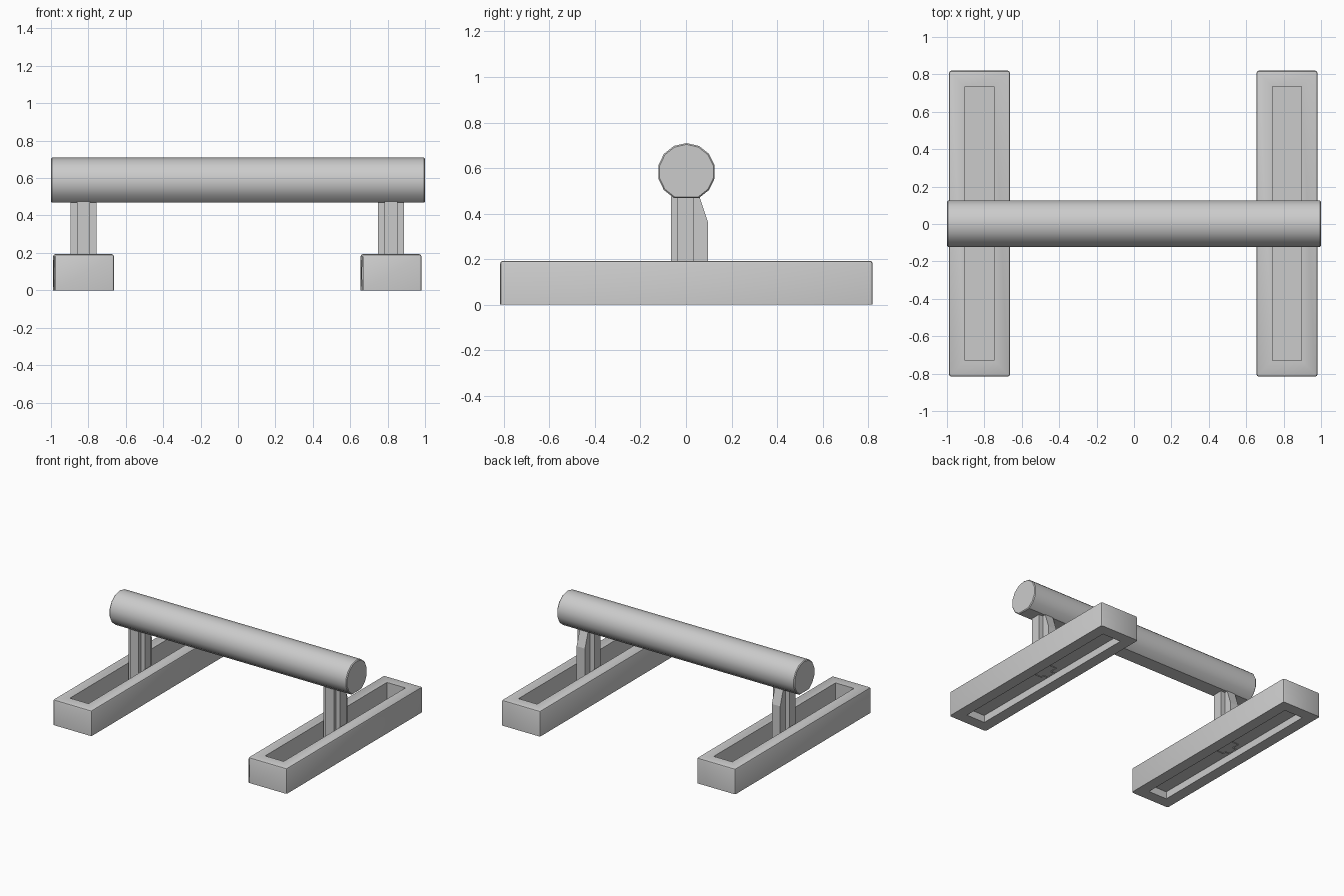
import bpy, bmesh
from math import sin, cos, pi, radians

if "Cube" in bpy.data.objects:
    bpy.data.objects.remove(bpy.data.objects["Cube"])


def finish(bm, name, smooth=True):
    bmesh.ops.recalc_face_normals(bm, faces=bm.faces)
    mesh = bpy.data.meshes.new(name)
    bm.to_mesh(mesh)
    bm.free()
    obj = bpy.data.objects.new(name, mesh)
    bpy.context.collection.objects.link(obj)
    if smooth:
        bpy.ops.object.select_all(action='DESELECT')
        obj.select_set(True)
        bpy.context.view_layer.objects.active = obj
        bpy.ops.object.shade_smooth_by_angle(angle=radians(30))
    return obj


def ring(bm, points):
    return [bm.verts.new(p) for p in points]


def bridge(bm, a, b):
    n = len(a)
    return [bm.faces.new((a[i], a[(i + 1) % n], b[(i + 1) % n], b[i])) for i in range(n)]


def rect(x0, x1, y0, y1, z):
    return [(x0, y0, z), (x1, y0, z), (x1, y1, z), (x0, y1, z)]


# Grip bar: 14 sided, with the lowest vertex left out to make a flat underside
def make_bar():
    bm = bmesh.new()
    r, zc = 0.127, 0.583
    angles = [2 * pi * i / 14 for i in range(14) if i != 7]
    rings = []
    for x, rad in ((-1, r - 0.006), (-0.994, r), (0.994, r), (1, r - 0.006)):
        rings.append(ring(bm, [(x, 0.002 + rad * sin(a), zc + rad * cos(a)) for a in angles]))
    for a, b in zip(rings, rings[1:]):
        bridge(bm, a, b)
    bm.faces.new(rings[0])
    bm.faces.new(rings[-1])
    finish(bm, "grip_bar")


# Foot: long frame with a slot right through it, softened on its outer upper edges
def make_foot(side, cx):
    bm = bmesh.new()
    ox, oy, ix, iy, h, yc = 0.163, 0.818, 0.078, 0.732, 0.193, 0.002
    outer = [ring(bm, rect(cx - ox, cx + ox, yc - oy, yc + oy, z)) for z in (0, h)]
    inner = [ring(bm, rect(cx - ix, cx + ix, yc - iy, yc + iy, z)) for z in (0, h)]
    walls = bridge(bm, *outer)
    bridge(bm, *inner)
    bridge(bm, outer[0], inner[0])
    bridge(bm, outer[1], inner[1])
    edges = {e for f in walls for e in f.edges if max(v.co.z for v in e.verts) > 0.1}
    bmesh.ops.bevel(bm, geom=list(edges), offset=0.012, segments=2,
                    profile=0.5, affect='EDGES')
    finish(bm, side + "_foot")

    # Thin floor of the slot
    bm = bmesh.new()
    bm.faces.new(ring(bm, rect(cx - ix, cx + ix, yc - iy, yc + iy, 0.055)))
    finish(bm, side + "_slot_floor", False)


# Post: cross-shaped section whose rear rib leans in towards the bar
def make_post(side, cx):
    bm = bmesh.new()
    rings = []
    for z, back in ((0.05, 0.097), (0.36, 0.097), (0.475, 0.059)):
        half = [(0.035, -0.065), (0.035, -0.04), (0.07, -0.04),
                (0.07, 0.035), (0.035, 0.035), (0.035, back)]
        outline = half + [(-x, y) for x, y in reversed(half)]
        rings.append(ring(bm, [(cx + x, y, z) for x, y in outline]))
    for a, b in zip(rings, rings[1:]):
        bridge(bm, a, b)
    finish(bm, side + "_post", False)


make_bar()
for side, cx in (("left", -0.826), ("right", 0.818)):
    make_foot(side, cx)
    make_post(side, cx)
